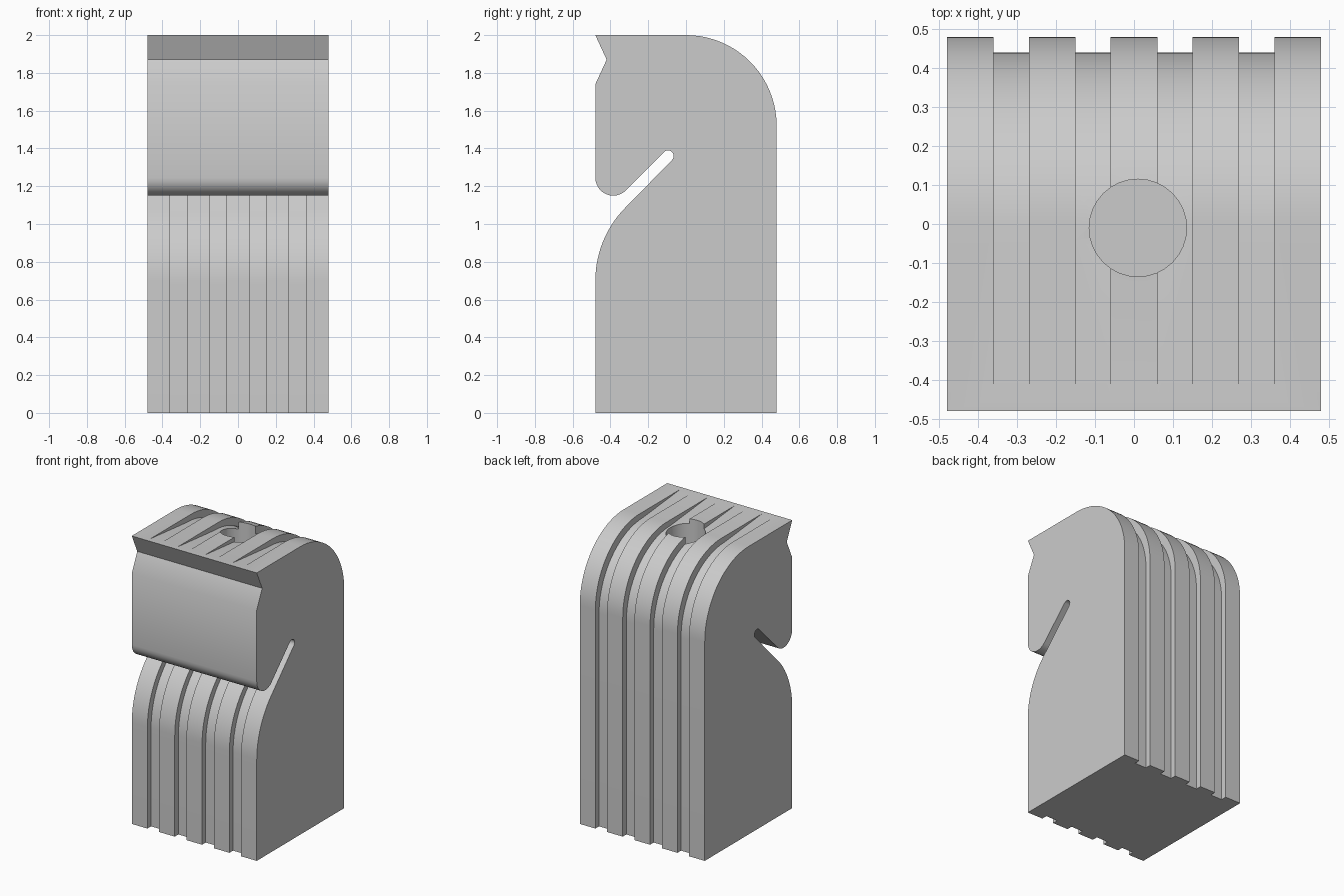
import bpy, bmesh
from math import cos, sin, radians
from mathutils import Vector

cube = bpy.data.objects.get("Cube")
if cube:
    bpy.data.objects.remove(cube, do_unlink=True)

HALF = 0.48

grey = bpy.data.materials.new("plain_grey")
grey.use_nodes = True
grey.diffuse_color = (0.6, 0.6, 0.6, 1)
grey.node_tree.nodes["Principled BSDF"].inputs["Base Color"].default_value = (0.6, 0.6, 0.6, 1)


def arc(cy, cz, r, start, end, steps):
    """Points of an arc in the side plane, angles in degrees."""
    angles = [radians(start + (end - start) * i / steps) for i in range(steps + 1)]
    return [(cy + r * cos(a), cz + r * sin(a)) for a in angles]


def extrude(name, outline, x0, x1):
    """Side outline (y, z) extruded along x into a closed solid."""
    bm = bmesh.new()
    face = bm.faces.new([bm.verts.new((x0, y, z)) for y, z in outline])
    new = bmesh.ops.extrude_face_region(bm, geom=[face])["geom"]
    moved = [v for v in new if isinstance(v, bmesh.types.BMVert)]
    bmesh.ops.translate(bm, vec=Vector((x1 - x0, 0, 0)), verts=moved)
    bmesh.ops.recalc_face_normals(bm, faces=bm.faces)
    return finish(name, bm)


def finish(name, bm):
    mesh = bpy.data.meshes.new(name)
    bm.to_mesh(mesh)
    bm.free()
    mesh.materials.append(grey)
    obj = bpy.data.objects.new(name, mesh)
    bpy.context.collection.objects.link(obj)
    return obj


# Horse head block: rounded neck, notched brow, round chin and slanted mouth slot
outline = [(-HALF, 0), (HALF, 0)]
outline += arc(0, 1.52, HALF, 0, 90, 20)
outline += [(-HALF, 2), (-0.42, 1.87), (-HALF, 1.74)]
outline += arc(-0.385, 1.245, 0.095, 180, 315, 12)
outline += arc(-0.095, 1.36, 0.03, 135, -45, 8)
outline += arc(0.07, 0.70, 0.55, 135, 180, 14)
body = extrude("knight_body", outline, -HALF, HALF)

# Mane groove: follows the neck curve and fades out towards the brow
mane = [(0.44, -0.1)] + arc(-0.04, 1.48, HALF, 0, 90, 20)
mane += [(-0.45, 2), (-0.45, 2.1), (0.6, 2.1), (0.6, -0.1)]

# Chest groove: follows the chest curve and fades out inside the mouth slot
chest = [(-0.44, -0.1)] + arc(0.11, 0.68, 0.55, 180, 135, 14)
chest += [(-0.075, 1.335), (-0.09, 1.36), (-0.6, 0.85), (-0.6, -0.1)]

cutters = []
for centre in (-0.315, -0.105, 0.105, 0.315):
    for label, shape in (("mane", mane), ("chest", chest)):
        cutters.append(extrude(label + "_groove_cutter", shape, centre - 0.045, centre + 0.045))

# Round socket in the top
bm = bmesh.new()
bmesh.ops.create_cone(bm, cap_ends=True, segments=32, radius1=0.125, radius2=0.125, depth=0.4)
bmesh.ops.translate(bm, vec=Vector((0.01, -0.01, 2.0)), verts=bm.verts)
cutters.append(finish("socket_cutter", bm))

for cutter in cutters:
    cutter.hide_render = True
    cutter.hide_viewport = True
    cut = body.modifiers.new(cutter.name, "BOOLEAN")
    cut.operation = "DIFFERENCE"
    cut.solver = "EXACT"
    cut.object = cutter

# Bake the cuts, drop the helpers and smooth the curved faces
bpy.context.view_layer.update()
result = bpy.data.meshes.new_from_object(body.evaluated_get(bpy.context.evaluated_depsgraph_get()))
body.modifiers.clear()
body.data = result
for cutter in cutters:
    bpy.data.objects.remove(cutter, do_unlink=True)
bpy.context.view_layer.objects.active = body
body.select_set(True)
bpy.ops.object.shade_smooth_by_angle(angle=radians(30))
